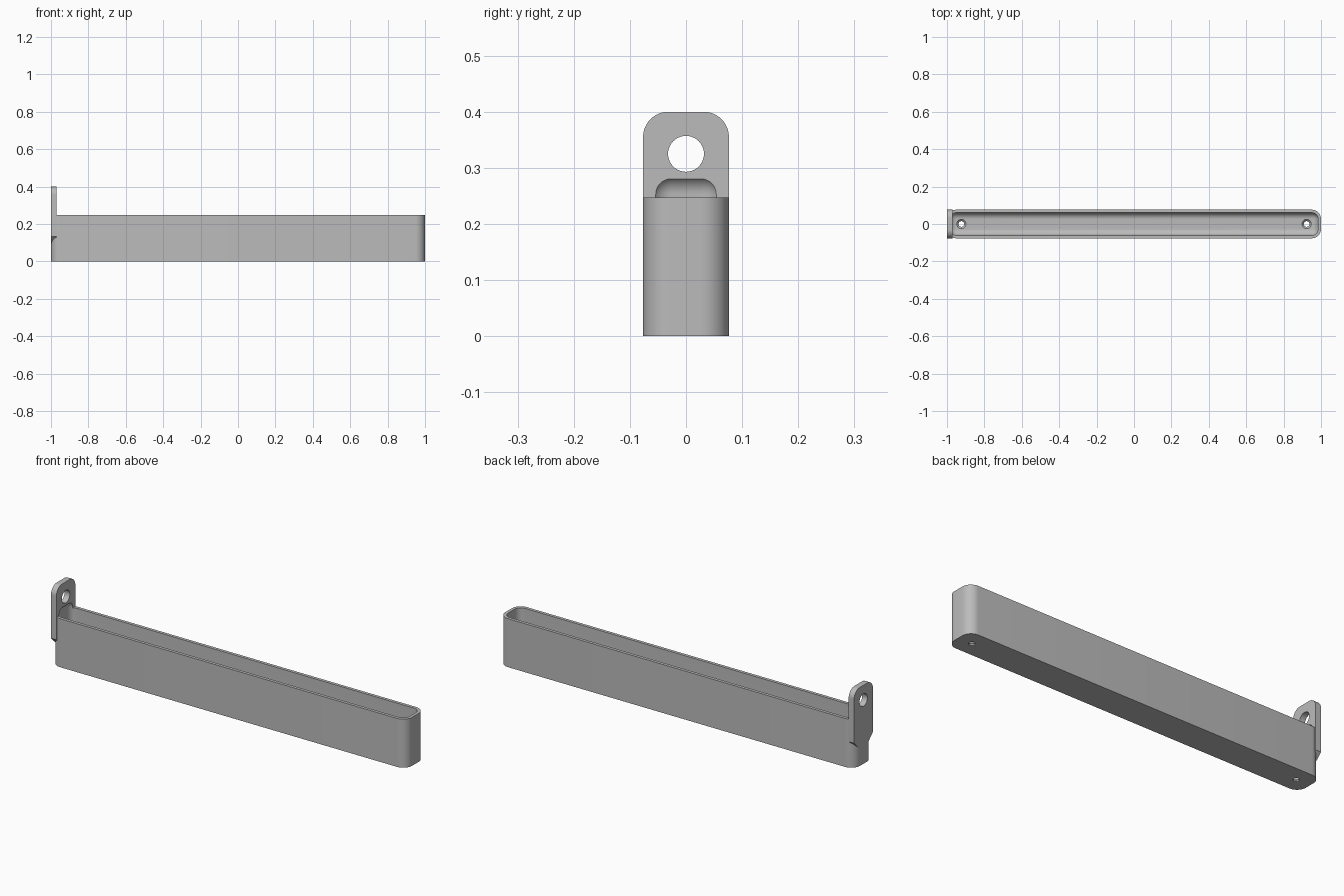
import bpy
import bmesh
from math import cos, sin, pi, radians
from mathutils import Matrix, Vector

cube = bpy.data.objects.get("Cube")
if cube:
    bpy.data.objects.remove(cube, do_unlink=True)

WALL, RADIUS, HALF_Y, HEIGHT, TAB_TOP = 0.016, 0.05, 0.0765, 0.247, 0.40

grey = bpy.data.materials.new("plain grey")
grey.use_nodes = True
colour = (0.5, 0.5, 0.5, 1)
grey.diffuse_color = colour
grey.node_tree.nodes["Principled BSDF"].inputs["Base Color"].default_value = colour


def finish(name, bm):
    bmesh.ops.recalc_face_normals(bm, faces=bm.faces)
    mesh = bpy.data.meshes.new(name)
    bm.to_mesh(mesh)
    bm.free()
    obj = bpy.data.objects.new(name, mesh)
    bpy.context.collection.objects.link(obj)
    mesh.materials.append(grey)
    return obj


def rounded_box(name, low, high, radius, all_edges):
    bm = bmesh.new()
    low, high = Vector(low), Vector(high)
    bmesh.ops.create_cube(bm, size=1)
    for v in bm.verts:
        v.co = (low + high) / 2 + v.co * (high - low)
    edges = [e for e in bm.edges
             if all_edges or abs(e.verts[0].co.z - e.verts[1].co.z) > 0.01]
    bmesh.ops.bevel(bm, geom=edges, offset=radius, segments=10,
                    profile=0.5, affect='EDGES')
    return finish(name, bm)


def cone(name, place, r1, r2, depth, turn=None):
    bm = bmesh.new()
    matrix = Matrix.Translation(place) @ (turn or Matrix())
    bmesh.ops.create_cone(bm, cap_ends=True, segments=40, radius1=r1,
                          radius2=r2, depth=depth, matrix=matrix)
    return finish(name, bm)


def boolean(target, tool, operation):
    mod = target.modifiers.new(operation, 'BOOLEAN')
    mod.operation, mod.object, mod.solver = operation, tool, 'EXACT'
    bpy.ops.object.select_all(action='DESELECT')
    bpy.context.view_layer.objects.active = target
    target.select_set(True)
    bpy.ops.object.modifier_apply(modifier=mod.name)
    bpy.data.objects.remove(tool, do_unlink=True)


# Long body with rounded upright corners
tray = rounded_box("tray", (-1, -HALF_Y, 0), (1, HALF_Y, HEIGHT), RADIUS, False)

# Hanging tab: rounded top, slanted lower corners that run into the body
corner = 0.045
half = [(0.034, 0.092), (HALF_Y, 0.134)]
for i in range(13):
    a = i / 12 * pi / 2
    half.append((HALF_Y - corner + corner * cos(a), TAB_TOP - corner + corner * sin(a)))
outline = half + [(-y, z) for y, z in reversed(half)]
bm = bmesh.new()
face = bm.faces.new([bm.verts.new((-1, y, z)) for y, z in outline])
extruded = bmesh.ops.extrude_face_region(bm, geom=[face])["geom"]
bmesh.ops.translate(bm, vec=(0.03, 0, 0),
                    verts=[g for g in extruded if isinstance(g, bmesh.types.BMVert)])
boolean(tray, finish("hanging_tab", bm), 'UNION')

# Hollow, rounded on every edge, biting slightly into the tab
hollow = rounded_box("hollow", (-1 + WALL, -HALF_Y + WALL, WALL),
                     (1 - WALL, HALF_Y - WALL, 0.287), RADIUS - WALL, True)
boolean(tray, hollow, 'DIFFERENCE')

# Hanging hole through the tab
boolean(tray, cone("hanging_hole", (-0.985, 0, 0.325), 0.032, 0.032, 0.1,
                   Matrix.Rotation(pi / 2, 4, 'Y')), 'DIFFERENCE')

# Countersunk screw holes in the floor
for x in (-0.923, 0.923):
    boolean(tray, cone("screw_hole", (x, 0, 0), 0.015, 0.015, 0.1), 'DIFFERENCE')
    boolean(tray, cone("countersink", (x, 0, 0.013), 0.011, 0.033, 0.022), 'DIFFERENCE')

bpy.ops.object.select_all(action='DESELECT')
bpy.context.view_layer.objects.active = tray
tray.select_set(True)
bpy.ops.object.shade_smooth_by_angle(angle=radians(30))
